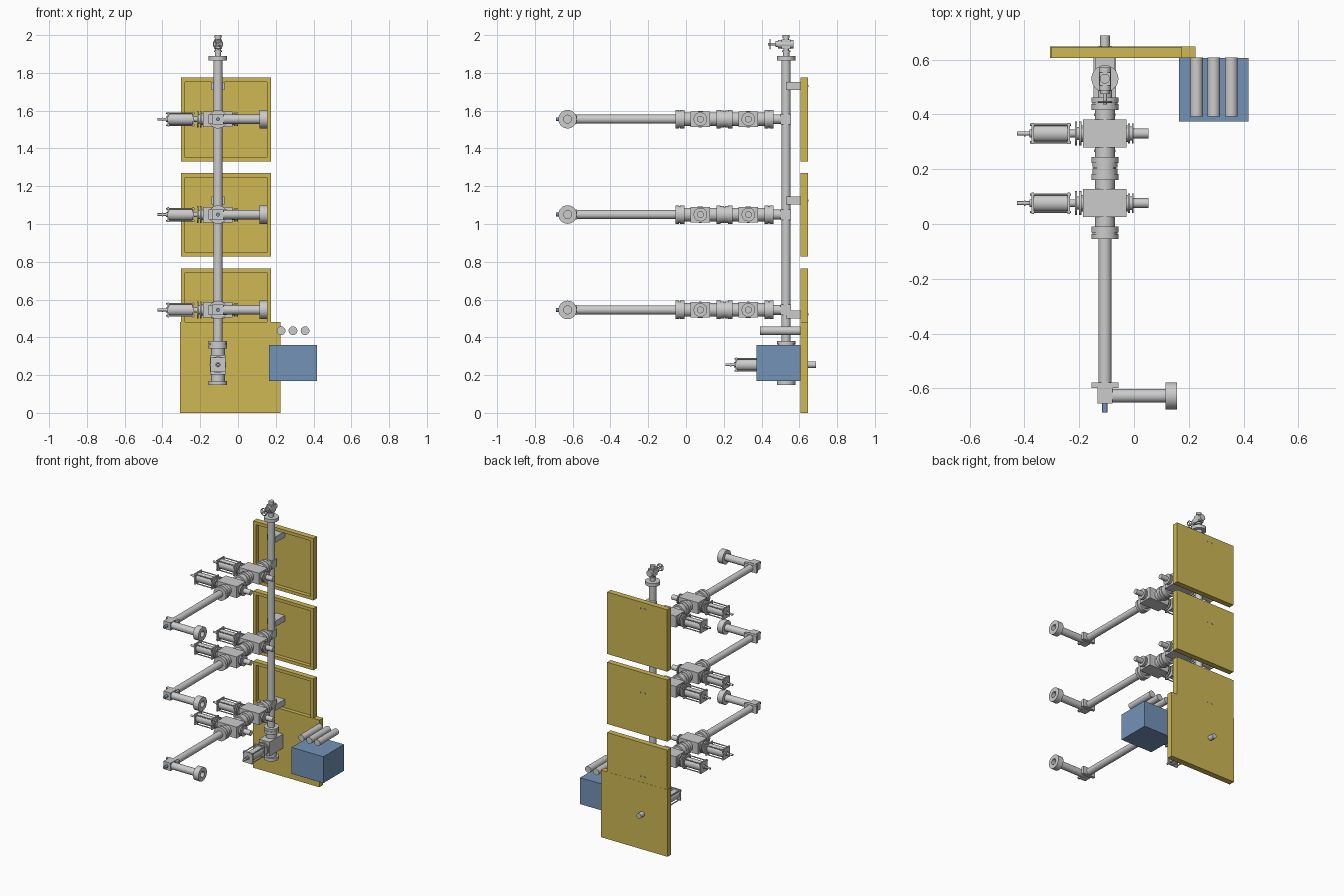
import bpy, bmesh, math
from mathutils import Matrix, Vector

if "Cube" in bpy.data.objects:
    bpy.data.objects.remove(bpy.data.objects["Cube"])


def material(name, rgb):
    m = bpy.data.materials.new(name)
    m.diffuse_color = (*rgb, 1)
    m.use_nodes = True
    m.node_tree.nodes["Principled BSDF"].inputs["Base Color"].default_value = m.diffuse_color
    return m


YELLOW = material("yellow_panel", (0.62, 0.48, 0.09))
BLUE = material("blue_paint", (0.17, 0.29, 0.47))
WHITE = material("light_metal", (0.75, 0.75, 0.75))
WORLD = Matrix.Identity(4)
PX, PY = -0.106, 0.53          # riser axis


def finish(name, bm, frame, mat):
    bmesh.ops.recalc_face_normals(bm, faces=bm.faces)
    me = bpy.data.meshes.new(name)
    bm.to_mesh(me)
    bm.free()
    ob = bpy.data.objects.new(name, me)
    ob.matrix_world = frame
    if mat:
        me.materials.append(mat)
    bpy.context.collection.objects.link(ob)
    return ob


def box(name, lo, hi, mat=None, frame=WORLD, recess=None):
    lo, hi = Vector(lo), Vector(hi)
    bm = bmesh.new()
    bmesh.ops.create_cube(bm, size=1)
    for v in bm.verts:
        v.co = (lo + hi) / 2 + Vector(a * b for a, b in zip(v.co, hi - lo))
    if recess:                 # sunken front face
        bm.normal_update()
        front = [f for f in bm.faces if f.normal.y < -0.9]
        bmesh.ops.inset_region(bm, faces=front, thickness=recess[0])
        ext = bmesh.ops.extrude_face_region(bm, geom=front)
        bmesh.ops.translate(bm, vec=(0, recess[1], 0),
                            verts=[g for g in ext["geom"] if isinstance(g, bmesh.types.BMVert)])
        bmesh.ops.delete(bm, geom=[f for f in front if f.is_valid], context='FACES')
    return finish(name, bm, frame, mat)


def turned(name, origin, axis, spans, mat=None, frame=WORLD, bore=None, n=32):
    """Stepped round part: spans of (radius, start, end) along the axis; bore = (radius, depth) at far end."""
    prof = [(0, spans[0][1])]
    for r, a, b in spans:
        prof += [(r, a), (r, b)]
    end = spans[-1][2]
    if bore:
        prof += [(bore[0], end), (bore[0], end - bore[1]), (0, end - bore[1])]
    else:
        prof.append((0, end))
    rot = Matrix.Translation(origin) @ Vector(axis).to_track_quat('Z', 'Y').to_matrix().to_4x4()
    bm = bmesh.new()
    rings = []
    for r, t in prof:
        if r == 0:
            rings.append([bm.verts.new(rot @ Vector((0, 0, t)))] * n)
        else:
            rings.append([bm.verts.new(rot @ Vector((r * math.cos(i * math.tau / n), r * math.sin(i * math.tau / n), t)))
                          for i in range(n)])
    for p, q in zip(rings, rings[1:]):
        for i in range(n):
            j = (i + 1) % n
            bm.faces.new(list(dict.fromkeys((p[i], p[j], q[j], q[i]))))
    return finish(name, bm, frame, mat)


def valve(tag, origin, flow, act):
    """Actuated valve: local x = flow, local z = actuator side."""
    x, z = Vector(flow), Vector(act)
    y = z.cross(x)
    f = Matrix.Translation(origin) @ Matrix((x, y, z)).transposed().to_4x4()
    O, Z = (0, 0, 0), (0, 0, 1)
    box(tag + "_body", (-.051, -.041, -.078), (.051, .041, .08), frame=f)
    turned(tag + "_flow_flanges", O, (1, 0, 0),
           [(.049, -.107, -.085), (.036, -.085, .085), (.049, .085, .107)], frame=f)
    # bonnet plates and stem
    turned(tag + "_bonnet", O, Z, [(.03, .08, .086), (.044, .086, .094), (.024, .094, .102),
                                   (.044, .102, .11), (.014, .11, .13)], frame=f)
    # actuator cylinder, end plates, tie rods and indicator rod
    turned(tag + "_actuator", O, Z, [(.033, .13, .265)], frame=f)
    for a, b in ((.127, .136), (.259, .268)):
        box(tag + "_actuator_plate", (-.039, -.039, a), (.039, .039, b), frame=f)
    for sx in (-1, 1):
        for sy in (-1, 1):
            turned(tag + "_tie_rod", (sx * .032, sy * .032, 0), Z, [(.004, .123, .274)], frame=f, n=8)
    turned(tag + "_indicator_rod", O, Z, [(.014, .265, .276), (.007, .276, .29), (.01, .29, .296), (.007, .296, .32)],
           frame=f, n=16)
    # balance stub on the far side
    turned(tag + "_stub", O, (0, 0, -1), [(.03, .078, .085), (.036, .085, .092), (.025, .092, .098),
                                          (.036, .098, .105), (.018, .105, .158)], frame=f)


# riser with capped top flange
turned("riser_pipe", (PX, PY, 0), (0, 0, 1), [(.024, .375, 1.865), (.049, 1.865, 1.889)])

# small gauge valve on top, with handwheel
ZV = 1.952
turned("gauge_neck", (PX, PY, 0), (0, 0, 1), [(.017, 1.889, 1.91), (.022, 1.91, 1.918), (.015, 1.918, 1.985),
                                              (.018, 1.985, 2.0)], n=24)
box("gauge_body", (PX - .02, .505, ZV - .026), (PX + .02, .552, ZV + .026))
turned("gauge_stem", (PX, 0, ZV), (0, 1, 0), [(.007, .435, .475), (.016, .475, .487), (.022, .487, .57)], n=20)
bpy.ops.mesh.primitive_torus_add(major_radius=.024, minor_radius=.0035, major_segments=28, minor_segments=8,
                                 location=(PX, .445, ZV), rotation=(math.pi / 2, 0, 0))
bpy.context.object.name = "handwheel_rim"
for k in range(2):
    a = math.pi / 4 + k * math.pi / 2
    turned("handwheel_spoke", (PX, .445, ZV), (math.cos(a), 0, math.sin(a)), [(.003, -.024, .024)], n=8)

# three identical branches
for k, z in enumerate((.545, 1.05, 1.555)):
    t = f"branch{k + 1}"
    Y = (0, 1, 0)
    box(t + "_tee", (PX - .028, PY - .03, z - .028), (PX + .028, PY + .026, z + .028))
    turned(t + "_inlet", (PX, 0, z), Y, [(.045, .436, .443), (.049, .443, .462), (.026, .462, .51)])
    valve(t + "_inner_valve", (PX, .33, z), Y, (-1, 0, 0))
    turned(t + "_coupling", (PX, 0, z), Y, [(.045, .18, .202), (.041, .202, .206), (.045, .206, .226)])
    valve(t + "_outer_valve", (PX, .076, z), Y, (-1, 0, 0))
    turned(t + "_long_pipe", (PX, 0, z), Y, [(.024, -.605, -.055), (.049, -.055, -.036), (.045, -.036, -.028)])
    # elbow block, target plate and outlet
    box(t + "_elbow_plate", (PX - .049, -.598, z - .026), (PX + .049, -.578, z + .026))
    box(t + "_elbow", (PX - .028, -.655, z - .028), (PX + .028, -.598, z + .028))
    turned(t + "_elbow_plug", (PX, 0, z), Y, [(.01, -.687, -.65)], BLUE, n=16)
    turned(t + "_outlet", (0, -.627, z), (1, 0, 0), [(.025, PX + .02, .115), (.049, .115, .157)], bore=(.021, .06))

# master valve at the riser foot
valve("foot_valve", (PX, PY, .255), (0, 0, 1), (0, -1, 0))
turned("foot_coupling", (PX, PY, 0), (0, 0, 1), [(.044, .36, .364), (.049, .364, .38)])

# backing panels with sunken fronts, and the plain lower plate
Y0, Y1 = .606, .646
for name, z0, z1 in (("upper_panel", 1.33, 1.775), ("middle_panel", .827, 1.27), ("lower_panel", .448, .765)):
    box(name, (-.303, Y0, z0), (.175, Y1, z1), YELLOW, recess=(.032, .028))
box("base_panel", (-.306, Y0 - .001, 0), (.224, Y1 + .001, .482), YELLOW)

# riser brackets, bolted through the panels
for z in (.522, 1.125, 1.73):
    box("riser_bracket", (PX - .035, PY, z - .021), (PX + .035, Y1 - .01, z + .021))
    for s in (-1, 1):
        turned("bracket_bolt", (PX + s * .018, 0, z), (0, 1, 0), [(.006, .62, Y1 + .003)], n=8)

# control box with accumulator bottles
box("control_box", (.165, .373, .17), (.418, .606, .36), BLUE)
for x in (.228, .291, .355):
    turned("accumulator_bottle", (x, 0, .435), (0, 1, 0), [(.023, .393, .607)], WHITE)

# crisp edges, smooth round walls
bpy.ops.object.select_all(action='SELECT')
bpy.context.view_layer.objects.active = bpy.context.selected_objects[0]
bpy.ops.object.shade_smooth_by_angle(angle=math.radians(30))
